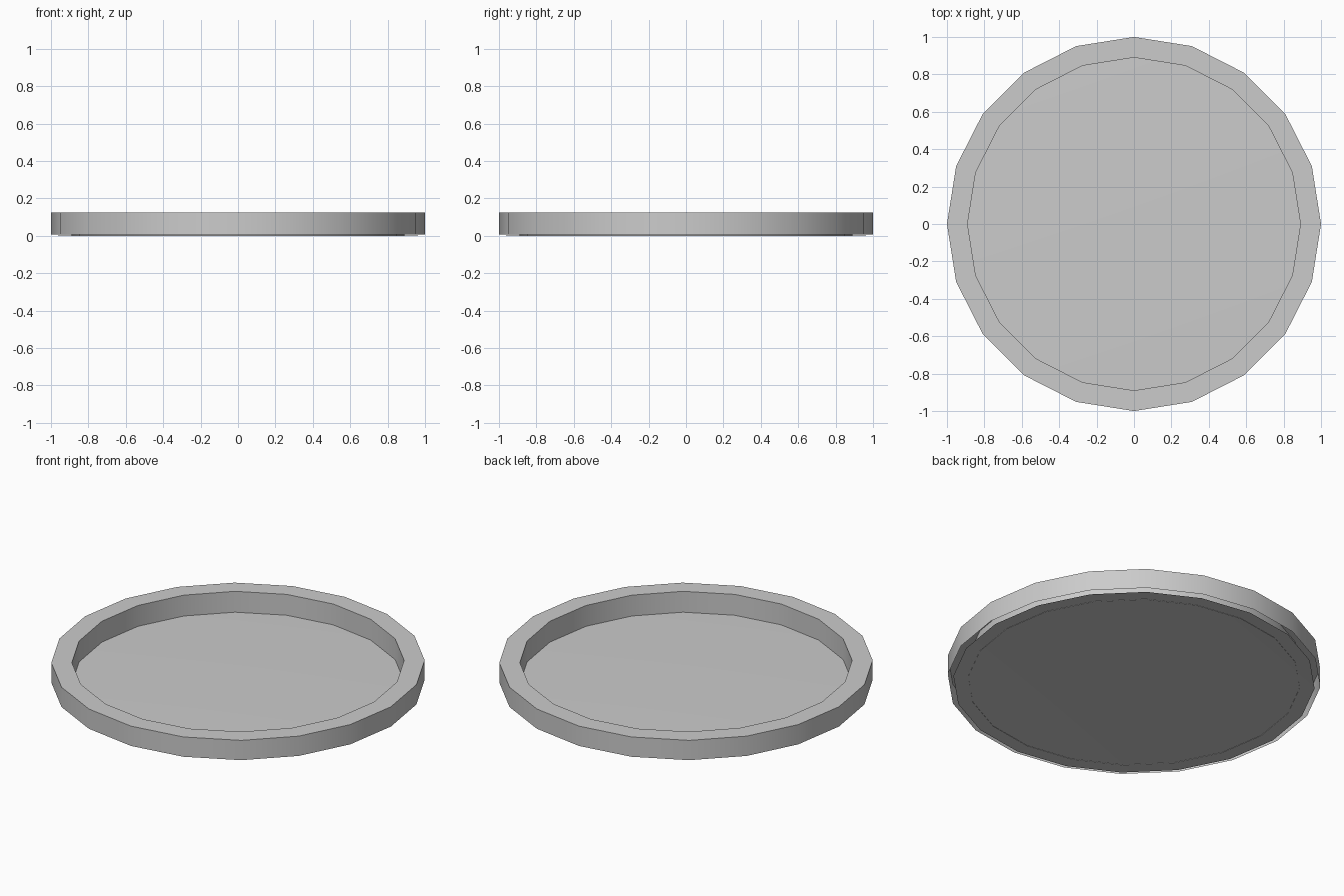
import bpy, bmesh, math

if "Cube" in bpy.data.objects:
    bpy.data.objects.remove(bpy.data.objects["Cube"])

SIDES = 20


def ring(bm, r, z):
    step = 2 * math.pi / SIDES
    return [bm.verts.new((r * math.cos(i * step), r * math.sin(i * step), z))
            for i in range(SIDES)]


def finish(name, bm):
    mesh = bpy.data.meshes.new(name)
    bm.to_mesh(mesh)
    bm.free()
    obj = bpy.data.objects.new(name, mesh)
    bpy.context.collection.objects.link(obj)
    bpy.ops.object.select_all(action='DESELECT')
    bpy.context.view_layer.objects.active = obj
    obj.select_set(True)
    # Smooth round the walls, crisp at the rim
    bpy.ops.object.shade_smooth_by_angle(angle=math.radians(30))


# Hollow rim: outer wall, flat top, inner wall, open underneath
bm = bmesh.new()
rings = [ring(bm, r, z) for r, z in
         [(1.0, 0.008), (1.0, 0.125), (0.89, 0.125), (0.89, 0.0)]]
for a, b in zip(rings, rings[1:]):
    for i in range(SIDES):
        j = (i + 1) % SIDES
        bm.faces.new((a[i], a[j], b[j], b[i]))
finish("rim", bm)

# Thin, very slightly domed base disc, leaving a shadow gap inside the rim
bm = bmesh.new()
edge = ring(bm, 0.97, 0.0)
apex = bm.verts.new((0, 0, 0.02))
for i in range(SIDES):
    bm.faces.new((edge[i], edge[(i + 1) % SIDES], apex))
finish("base_disc", bm)
